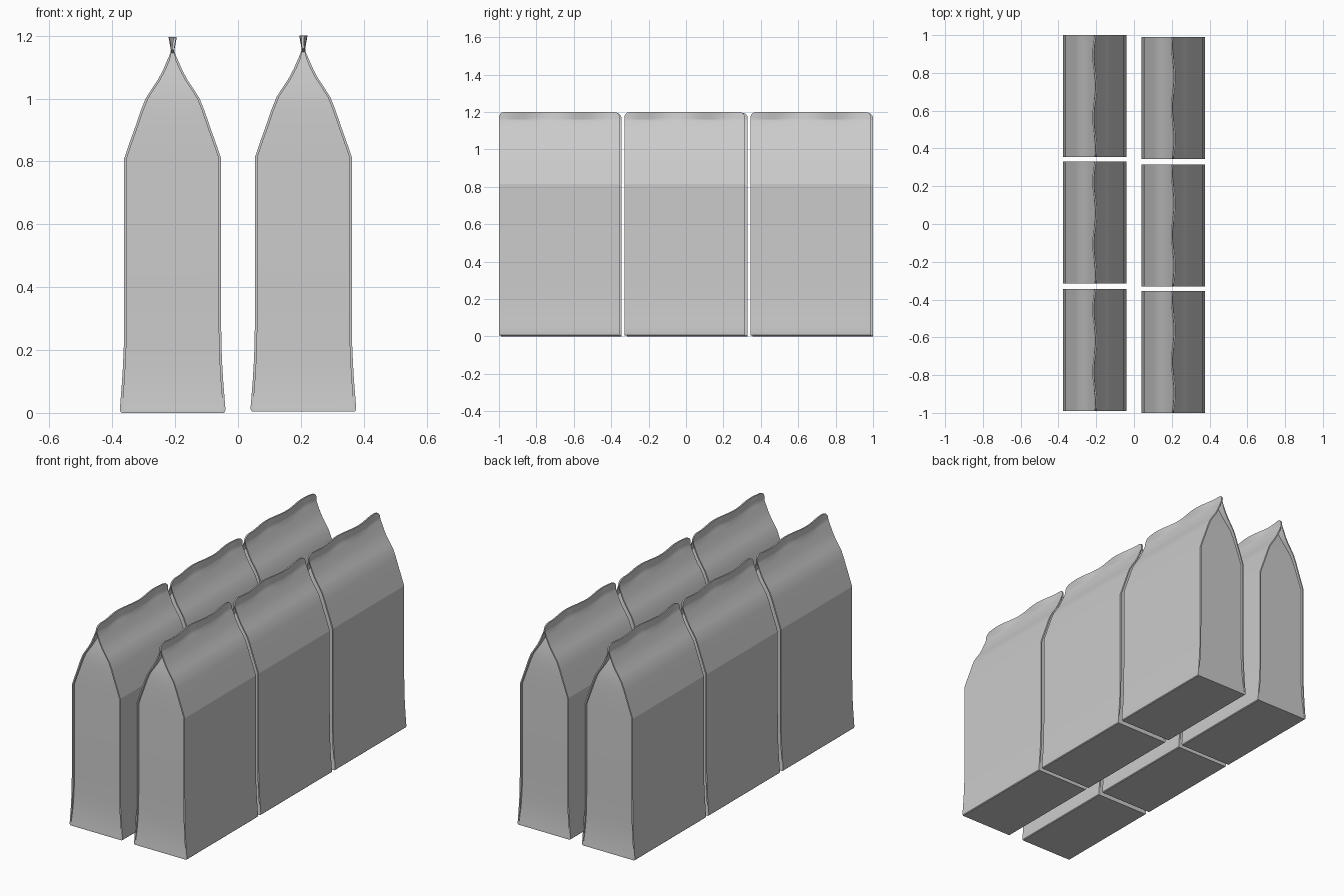
import bpy, bmesh, math

if "Cube" in bpy.data.objects:
    bpy.data.objects.remove(bpy.data.objects["Cube"])

HALF_LEN = 0.3225
# Side profile: height, half width, gusset recess
PROFILE = [
    (0.0, 0.163, 0.000), (0.004, 0.167, 0.000), (0.012, 0.168, 0.001),
    (0.05, 0.165, 0.005), (0.10, 0.161, 0.009), (0.15, 0.158, 0.011),
    (0.22, 0.155, 0.012), (0.35, 0.154, 0.012), (0.81, 0.154, 0.012),
    (0.86, 0.137, 0.013), (0.91, 0.119, 0.014), (0.96, 0.102, 0.016),
    (1.00, 0.086, 0.019), (1.03, 0.067, 0.023), (1.06, 0.047, 0.028),
    (1.09, 0.031, 0.034), (1.12, 0.018, 0.040), (1.145, 0.007, 0.045),
    (1.155, 0.004, 0.0),
    # flat top seal
    (1.165, 0.004, 0.0), (1.175, 0.004, 0.0), (1.185, 0.004, 0.0),
    (1.192, 0.004, 0.0), (1.196, 0.004, 0.0),
]
SEGS, ACROSS = 20, 6


def ring(z, w, recess):
    """Horizontal section: two side panels with lips around recessed gussets."""
    # rounded corners of the seal
    d = max(0.0, z - 1.166) / 0.030
    length = HALF_LEN - 0.03 * (1 - math.sqrt(max(0.0, 1 - d * d)))
    lip = min(0.008, w * 0.45)
    half = [(w, length * (2 * i / SEGS - 1)) for i in range(SEGS + 1)]
    half.append((w - lip, length))
    for i in range(ACROSS + 1):
        u = 1 - 2 * i / ACROSS
        half.append(((w - lip) * u, length - recess))
    half.append((-(w - lip), length))
    pts = half + [(-x, -y) for x, y in half]
    # gentle ripple along the seal
    amp = 0.009 * max(0.0, min(1.0, (z - 1.145) / 0.05))
    return [(x + amp * math.sin(19 * y + 0.6), y, z) for x, y in pts]


def pouch_mesh():
    bm = bmesh.new()
    rows = [[bm.verts.new(p) for p in ring(*row)] for row in PROFILE]
    n = len(rows[0])
    for lo, hi in zip(rows, rows[1:]):
        for i in range(n):
            j = (i + 1) % n
            bm.faces.new((lo[i], lo[j], hi[j], hi[i]))
    bm.faces.new(rows[0][::-1])
    bm.faces.new(rows[-1])
    bmesh.ops.remove_doubles(bm, verts=bm.verts, dist=0.00001)
    bmesh.ops.recalc_face_normals(bm, faces=bm.faces)
    mesh = bpy.data.meshes.new("pouch")
    bm.to_mesh(mesh)
    bm.free()
    return mesh


# Two rows of three pouches, the right row turned around
mesh = pouch_mesh()
for side, name in ((-1, "left"), (1, "right")):
    for i, y in enumerate((-0.6675, 0.0075, 0.6775)):
        ob = bpy.data.objects.new(f"{name}_pouch_{i + 1}", mesh)
        bpy.context.collection.objects.link(ob)
        ob.location = (side * 0.208, -side * y, 0.004 if side > 0 else 0)
        ob.rotation_euler.z = math.pi if side > 0 else 0
        ob.select_set(True)
        bpy.context.view_layer.objects.active = ob

# Smooth film with crisp folds
for ob in bpy.context.selected_objects[1:]:
    ob.select_set(False)
bpy.context.view_layer.objects.active = bpy.context.selected_objects[0]
bpy.ops.object.shade_smooth_by_angle(angle=math.radians(17))
